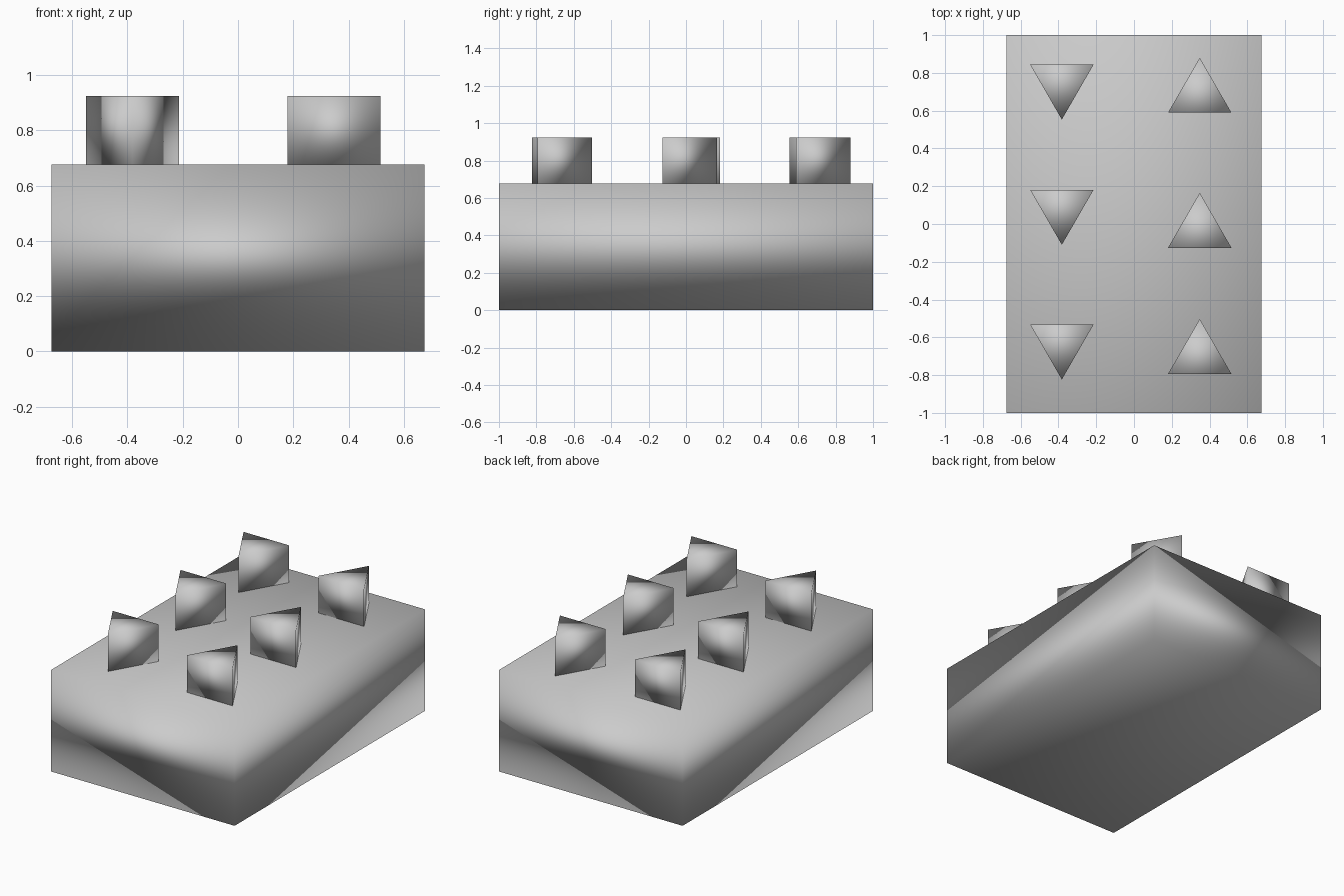
import bpy
import math

old = bpy.data.objects.get("Cube")
if old:
    bpy.data.objects.remove(old, do_unlink=True)

GREY = (0.6, 0.6, 0.6, 1.0)
grey = bpy.data.materials.new("light grey")
grey.use_nodes = True
grey.diffuse_color = GREY
grey.node_tree.nodes["Principled BSDF"].inputs["Base Color"].default_value = GREY

BASE_TOP = 0.677
STUD_TOP = 0.924


def finish(name):
    """Name the active object, colour it and shade it fully smooth."""
    obj = bpy.context.object
    obj.name = name
    obj.data.materials.append(grey)
    obj.data.shade_smooth()
    return obj


# Base block
bpy.ops.mesh.primitive_cube_add(size=1, location=(0, 0, BASE_TOP / 2))
base = finish("base_block")
base.scale = (1.35, 2.0, BASE_TOP)
bpy.context.view_layer.update()


# Triangular studs: the two rows point opposite ways
def stud_row(side, x, centres, turn):
    for place, y in zip(("back", "middle", "front"), centres):
        bpy.ops.mesh.primitive_cone_add(
            vertices=3, radius1=0.194, radius2=0.194, depth=STUD_TOP - BASE_TOP,
            location=(x, y, (BASE_TOP + STUD_TOP) / 2), rotation=(0, 0, turn))
        finish(f"{side}_{place}_stud")


stud_row("right", -0.382, (0.747, 0.084, -0.629), math.pi)
stud_row("left", 0.348, (0.686, -0.029, -0.697), 0)
